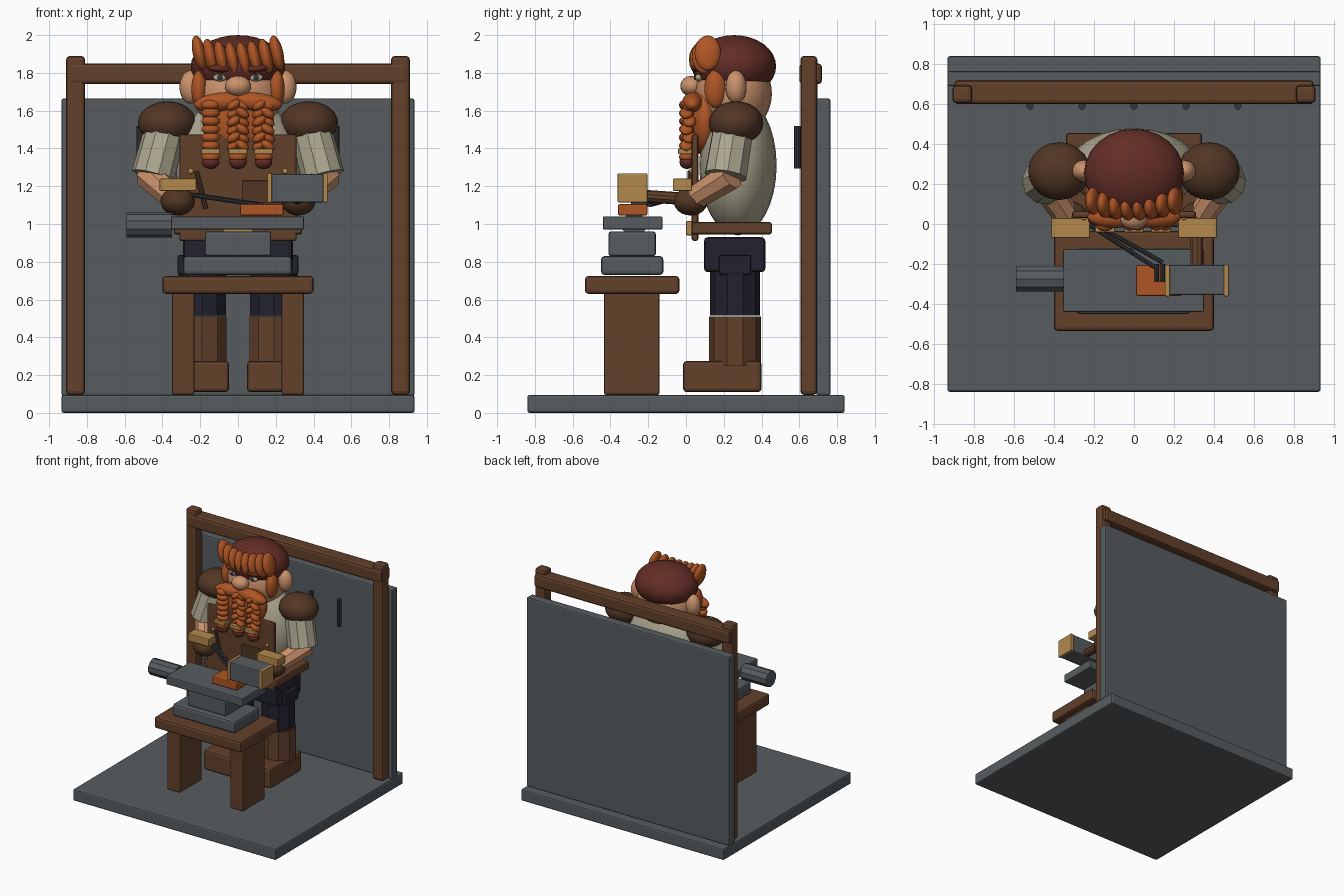
import bpy, math
from mathutils import Vector, Euler

if "Cube" in bpy.data.objects:
    bpy.data.objects.remove(bpy.data.objects["Cube"])

COLOURS = {
    "stone_grey": (0.095, 0.108, 0.118), "wood_brown": (0.125, 0.052, 0.024),
    "dark_leather": (0.085, 0.037, 0.018), "navy_cloth": (0.016, 0.016, 0.028),
    "skin": (0.60, 0.29, 0.15), "linen": (0.42, 0.39, 0.28),
    "ginger": (0.43, 0.092, 0.018), "dark_red": (0.125, 0.026, 0.019),
    "brass": (0.45, 0.25, 0.075), "iron": (0.035, 0.038, 0.043),
}
MATS = {}
for key, rgb in COLOURS.items():
    MATS[key] = bpy.data.materials.new(key)
    MATS[key].diffuse_color = (*rgb, 1)


def finish(name, mat):
    ob = bpy.context.object
    ob.name = name
    ob.data.materials.append(MATS[mat])
    return ob


def box(name, mat, x, y, z, bevel=0.012):
    """Bevelled box from (min, max) ranges."""
    lo, hi = Vector((x[0], y[0], z[0])), Vector((x[1], y[1], z[1]))
    bpy.ops.mesh.primitive_cube_add(size=1, location=(lo + hi) / 2)
    ob = finish(name, mat)
    ob.scale = hi - lo
    bpy.ops.object.transform_apply(location=False, rotation=False, scale=True)
    if bevel:
        mod = ob.modifiers.new("edge", "BEVEL")
        mod.width, mod.segments = bevel, 2
    return ob


def ball(name, mat, loc, radii, rot=(0, 0, 0), seg=20, rings=12):
    """Smooth ellipsoid."""
    bpy.ops.mesh.primitive_uv_sphere_add(segments=seg, ring_count=rings, radius=1,
                                         location=loc, rotation=rot)
    ob = finish(name, mat)
    ob.scale = radii
    bpy.ops.object.shade_smooth()
    return ob


def rod(name, mat, a, b, r1, r2=None, sides=10):
    """Flat sided cylinder or cone between two points."""
    a, b = Vector(a), Vector(b)
    d = b - a
    bpy.ops.mesh.primitive_cone_add(vertices=sides, radius1=r1, radius2=r2 or r1, depth=d.length,
                                    location=(a + b) / 2,
                                    rotation=d.to_track_quat("Z", "Y").to_euler())
    return finish(name, mat)


# Floor, wall and timber frame
box("floor", "stone_grey", (-.935, .935), (-.84, .84), (0, .095))
box("wall", "stone_grey", (-.935, .935), (.69, .765), (.09, 1.665))
box("frame_beam", "wood_brown", (-.90, .90), (.60, .72), (1.74, 1.85), .02)
for s in (-1, 1):
    box("frame_post", "wood_brown", sorted((s * .81, s * .91)), (.605, .695), (.095, 1.89), .02)
for i in range(5):
    x = -.52 + .26 * i
    rod("hanging_tool", "iron", (x, .59, 1.295), (x, .59, 1.52), .018)

# Bench and anvil
box("bench_top", "wood_brown", (-.40, .40), (-.535, -.035), (.63, .725), .018)
for s in (-1, 1):
    box("bench_leg", "wood_brown", sorted((s * .23, s * .35)), (-.435, -.14), (.095, .64))
box("anvil_base", "stone_grey", (-.29, .285), (-.45, -.12), (.73, .83), .018)
box("anvil_waist", "stone_grey", (-.175, .175), (-.41, -.16), (.83, .96))
box("anvil_face", "stone_grey", (-.355, .35), (-.44, -.125), (.97, 1.04), .008)
rod("anvil_horn", "stone_grey", (-.59, -.275, .995), (-.35, -.275, .995), .067)
box("hot_bar", "ginger", (.01, .24), (-.36, -.205), (1.045, 1.105), .008)

# Hammer and tongs
box("hammer_head", "stone_grey", (.175, .455), (-.355, -.205), (1.115, 1.265), .008)
for x in (.155, .45):
    box("hammer_band", "brass", (x, x + .025), (-.362, -.205), (1.115, 1.268), .005)
rod("hammer_handle", "wood_brown", (.315, -.25, 1.15), (.315, .04, 1.13), .033)
for o in (-.012, .018):
    rod("tongs_arm", "iron", (-.25 + o, .02, 1.155), (.125 + o, -.21 + o, 1.10), .011, sides=8)
    rod("tongs_jaw", "iron", (.125 + o, -.20, 1.105), (.125 + o, -.29, 1.105), .011, sides=8)

# Legs and hips
box("hips", "navy_cloth", (-.29, .29), (.095, .42), (.745, .93), .02)
for s in (-1, 1):
    box("hip_pouch", "navy_cloth", sorted((s * .24, s * .32)), (.175, .345), (.73, .835))
    rod("trouser_leg", "navy_cloth", (s * .19, .26, .515), (s * .19, .26, .80), .132)
    rod("boot_shaft", "wood_brown", (s * .19, .26, .25), (s * .19, .26, .51), .137)
    box("boot_foot", "wood_brown", sorted((s * .048, s * .31)), (-.015, .40), (.11, .275), .018)

# Torso, belt and apron
ball("torso", "linen", (0, .275, 1.31), (.33, .205, .37), seg=24, rings=16)
box("belt", "wood_brown", (-.34, .34), (.03, .455), (.945, 1.01))
box("buckle", "brass", (-.08, .08), (0, .035), (.94, 1.015), .006)
box("apron", "wood_brown", (-.31, .31), (.03, .065), (.91, 1.475))
box("apron_pocket", "dark_leather", (.02, .27), (.015, .035), (1.08, 1.23), .005)
rod("apron_tool", "dark_leather", (-.22, .02, 1.28), (-.17, .02, 1.08), .012, sides=8)
for s in (-1, 1):
    ball("rivet", "brass", (s * .25, .028, 1.28), (.015, .01, .015), seg=10, rings=6)

# Arms
for s in (-1, 1):
    ball("shoulder_pad", "dark_leather", (s * .375, .265, 1.535), (.155, .145, .115))
    rod("sleeve", "linen", (s * .385, .25, 1.50), (s * .45, .21, 1.255), .11, .115)
    rod("forearm", "skin", (s * .47, .24, 1.26), (s * .33, .03, 1.13), .08, .065, 8)
    ball("glove", "dark_leather", (s * .32, .025, 1.12), (.09, .09, .075))
    box("cuff_plate", "brass", sorted((s * .22, s * .415)), (-.07, .03), (1.175, 1.24), .006)

# Head and face
ball("head", "skin", (0, .25, 1.69), (.235, .205, .22), seg=24, rings=16)
ball("cap", "dark_red", (0, .255, 1.835), (.25, .222, .165), seg=24, rings=16)
ball("nose", "skin", (0, .03, 1.73), (.07, .06, .055))
for s in (-1, 1):
    ball("ear", "skin", (s * .25, .265, 1.725), (.06, .056, .088))
    ball("eye", "linen", (s * .095, .068, 1.775), (.038, .02, .02), seg=12, rings=8)
    ball("pupil", "iron", (s * .095, .05, 1.777), (.015, .008, .016), seg=10, rings=6)
    ball("eyebrow", "dark_red", (s * .095, .055, 1.823), (.062, .028, .02), (0, s * -.08, 0), 14, 8)
    ball("sideburn", "ginger", (s * .205, .155, 1.715), (.042, .058, .10))
    ball("moustache", "ginger", (s * .10, .035, 1.645), (.135, .055, .05), (0, s * .12, 0))

# Fringe of tilted curls
for i in range(8):
    t = i / 3.5 - 1
    ball("fringe_curl", "ginger", (.205 * t, .115 - .03 * (1 - t * t), 1.87 + .035 * t * t),
         (.036, .07, .095), (0, -.22, 0), 14, 10)

# Beard with three braids
ball("beard", "ginger", (0, .10, 1.55), (.19, .09, .19))
for x, plain in ((-.145, True), (0, False), (.135, False)):
    for k in range(6):
        z = 1.63 - k * .043
        if plain:
            ball("braid_bead", "ginger", (x, .005, z), (.05, .042, .03), seg=14, rings=8)
        else:
            side = 1 if k % 2 else -1
            for f in (-1, 1):
                ball("braid_strand", "ginger", (x + f * side * .022, .01 - .008 * f, z),
                     (.042, .036, .025), (0, f * side * .6, 0), 14, 8)
    ball("braid_end", "ginger", (x, .005, 1.355), (.05, .042, .03), seg=14, rings=8)
    box("braid_ring", "brass", (x - .05, x + .05), (-.042, .045), (1.37, 1.4), .006)
    ball("braid_tip", "dark_red", (x, .005, 1.328), (.048, .04, .037), seg=14, rings=8)

for m in bpy.data.materials:
    if m.users and not m.is_grease_pencil:
        m.use_nodes = True
        m.node_tree.nodes["Principled BSDF"].inputs["Base Color"].default_value = m.diffuse_color
